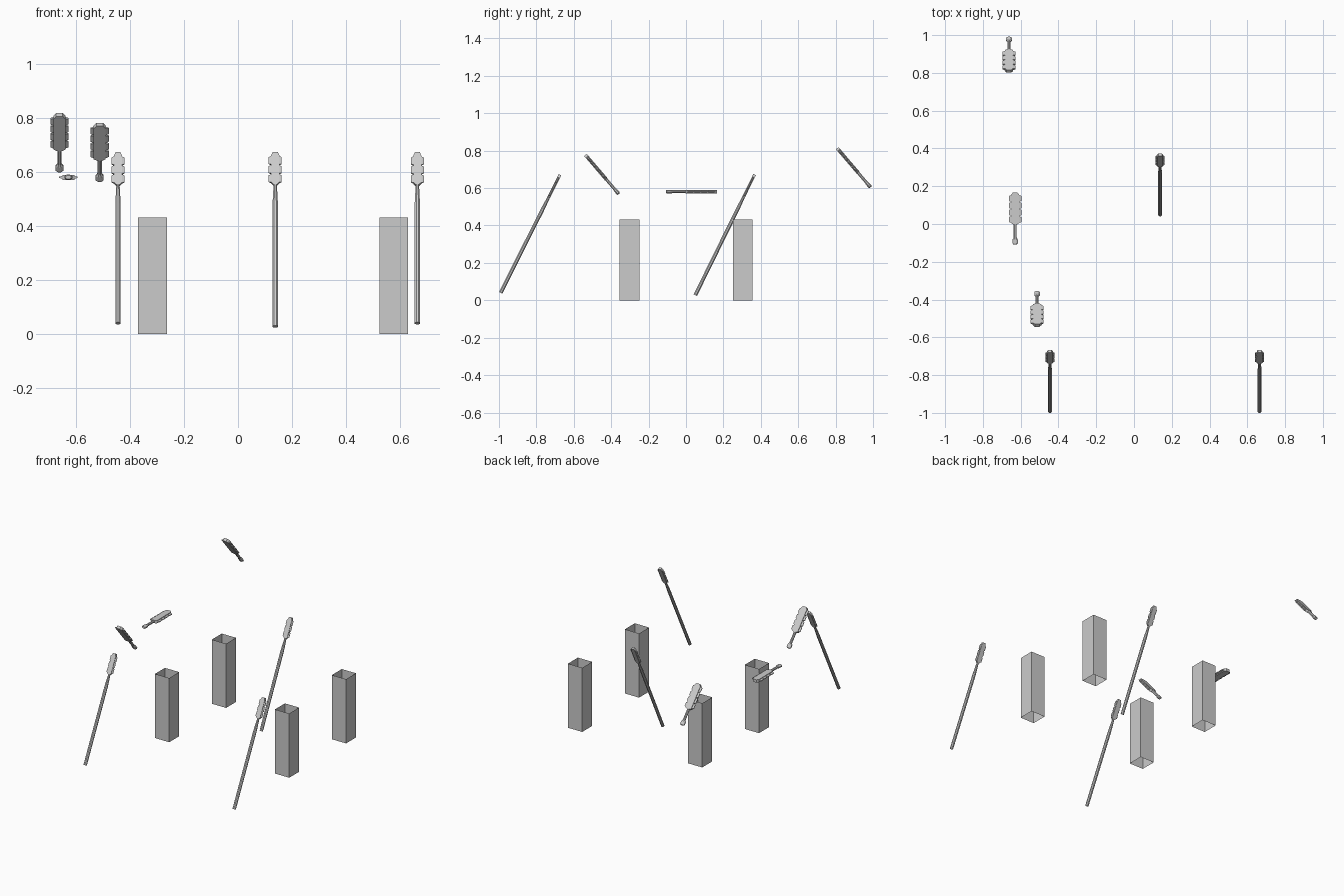
import bpy, bmesh
from math import radians
from mathutils import Matrix

if "Cube" in bpy.data.objects:
    bpy.data.objects.remove(bpy.data.objects["Cube"])


def finish(bm, name, matrix=None):
    bmesh.ops.recalc_face_normals(bm, faces=bm.faces)
    me = bpy.data.meshes.new(name)
    bm.to_mesh(me)
    bm.free()
    ob = bpy.data.objects.new(name, me)
    bpy.context.collection.objects.link(ob)
    if matrix:
        ob.matrix_world = matrix
    return ob


def plate(bm, half, thick):
    """Flat symmetric outline from (half width, y) points, extruded in z."""
    outline = [(w, y) for w, y in half] + [(-w, y) for w, y in reversed(half)]
    lo = [bm.verts.new((x, y, -thick / 2)) for x, y in outline]
    hi = [bm.verts.new((x, y, thick / 2)) for x, y in outline]
    bm.faces.new(lo)
    bm.faces.new(hi)
    n = len(lo)
    for i in range(n):
        j = (i + 1) % n
        bm.faces.new((lo[i], lo[j], hi[j], hi[i]))


def loft(bm, rings, sides_xy):
    """Shaft through rings of (y, half width, half thickness)."""
    loops = [[bm.verts.new((a * w, y, b * t)) for a, b in sides_xy] for y, w, t in rings]
    n = len(sides_xy)
    for p, q in zip(loops, loops[1:]):
        for i in range(n):
            j = (i + 1) % n
            bm.faces.new((p[i], p[j], q[j], q[i]))
    bm.faces.new(loops[0])
    bm.faces.new(loops[-1])


OCT = [(1, .4), (.4, 1), (-.4, 1), (-1, .4), (-1, -.4), (-.4, -1), (.4, -1), (1, -.4)]


def edge_blades(bm, y0, y1, count, inner, outer, thick):
    """Row of tapered stone blades along both edges of a head."""
    step = (y1 - y0) / count
    for side in (-1, 1):
        for k in range(count):
            a, b = y0 + k * step, y0 + (k + 1) * step
            rings = []
            for x, inset, t in ((inner, .0005, thick), (outer, step * .14, thick * .35)):
                rings.append([bm.verts.new((side * x, y, z)) for y, z in
                              ((a + inset, -t / 2), (b - inset, -t / 2),
                               (b - inset, t / 2), (a + inset, t / 2))])
            p, q = rings
            bm.faces.new(p)
            bm.faces.new(q)
            for i in range(4):
                j = (i + 1) % 4
                bm.faces.new((p[i], p[j], q[j], q[i]))


def place(x, y, z, tilt):
    return Matrix.Translation((x, y, z)) @ Matrix.Rotation(radians(tilt), 4, 'X')


# Short bladed clubs
def club(name, matrix):
    bm = bmesh.new()
    loft(bm, [(0, .010, .007), (.006, .015, .010), (.024, .015, .010), (.036, .008, .008),
              (.112, .008, .008)], OCT)
    plate(bm, [(.008, .105), (.022, .113), (.022, .262), (.012, .275)], .019)
    edge_blades(bm, .113, .262, 4, .018, .034, .013)
    finish(bm, name, matrix)


club("club_back", place(-.662, .987, .604, 130.5))
club("club_front", place(-.513, -.359, .568, 130.5))
club("club_level", place(-.629, -.108, .581, 0))


# Long spears with bladed heads
def spear(name, matrix, length):
    bm = bmesh.new()
    head = length - .132
    loft(bm, [(0, .010, .010), (head - .08, .010, .010), (head + .002, .006, .007)], OCT)
    plate(bm, [(.006, head - .002), (.015, head + .008), (.015, length - .014),
               (.009, length)], .015)
    edge_blades(bm, head + .006, length - .014, 3, .012, .024, .010)
    finish(bm, name, matrix)


spear("spear_left", place(-.445, -.991, .040, 63.3), .706)
spear("spear_right", place(.665, -.991, .040, 63.3), .706)
spear("spear_middle", place(.138, .050, .028, 63.8), .718)

# Open square post tubes
for i, (x, y) in enumerate([(sx, sy) for sx in (-.317, .577) for sy in (-.302, .303)]):
    bm = bmesh.new()
    bmesh.ops.create_cube(bm, size=1, matrix=Matrix.Translation((x, y, .216)) @
                          Matrix.Diagonal((.106, .106, .432, 1)))
    bm.normal_update()
    bmesh.ops.delete(bm, geom=[f for f in bm.faces if abs(f.normal.z) > .5],
                     context='FACES_ONLY')
    finish(bm, f"post_tube_{i + 1}")
